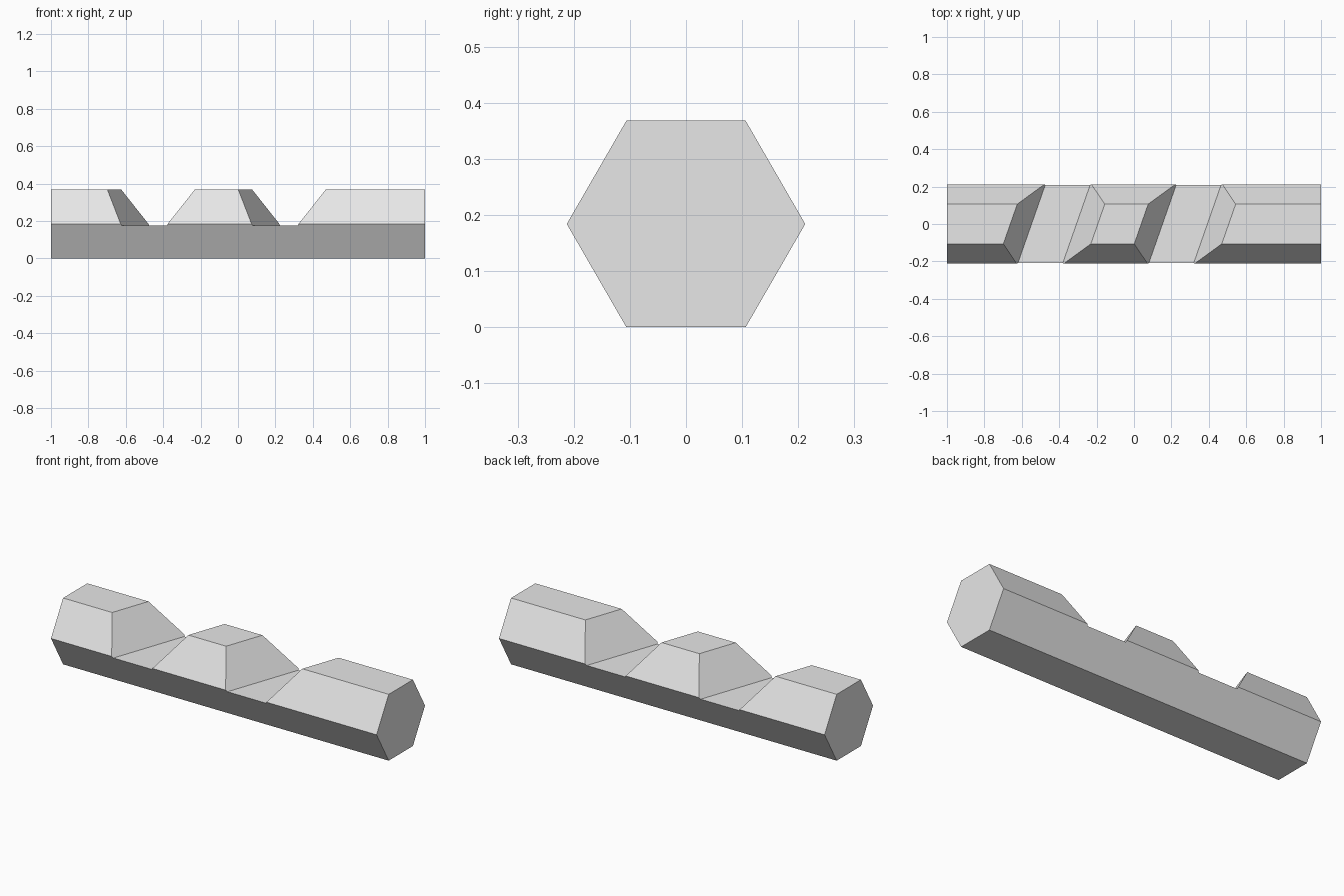
import bpy, bmesh, math
from mathutils import Vector

if "Cube" in bpy.data.objects:
    bpy.data.objects.remove(bpy.data.objects["Cube"], do_unlink=True)

RADIUS = 0.2125
MID = RADIUS * math.sin(math.pi / 3)   # axis height, so the log lies on the ground
FLOOR = 0.175                          # height of the notch floors
SKEW = 0.35                            # sideways slant of the notches

grey = bpy.data.materials.new("plain grey")
grey.use_nodes = True
grey.diffuse_color = (0.8, 0.8, 0.8, 1)
grey.node_tree.nodes["Principled BSDF"].inputs["Base Color"].default_value = (0.8, 0.8, 0.8, 1)


def prism(name, profile, sweep):
    """Extrude a closed profile along a vector into a solid."""
    bm = bmesh.new()
    face = bm.faces.new([bm.verts.new(p) for p in profile])
    ext = bmesh.ops.extrude_face_region(bm, geom=[face])
    moved = [g for g in ext["geom"] if isinstance(g, bmesh.types.BMVert)]
    bmesh.ops.translate(bm, verts=moved, vec=sweep)
    bmesh.ops.recalc_face_normals(bm, faces=bm.faces)
    mesh = bpy.data.meshes.new(name)
    bm.to_mesh(mesh)
    bm.free()
    mesh.materials.append(grey)
    obj = bpy.data.objects.new(name, mesh)
    bpy.context.collection.objects.link(obj)
    return obj


# Six-sided log along x
angles = [i * math.pi / 3 for i in range(6)]
log = prism("notched_log",
            [(-1, RADIUS * math.cos(a), MID + RADIUS * math.sin(a)) for a in angles],
            Vector((2, 0, 0)))

# Two slanted, flared notches cut into the top
for i, centre in enumerate((-0.4275, 0.2725)):
    rise = 0.3
    half_low, half_high = 0.12, 0.12 + 0.59 * rise
    x = centre - 0.5 * SKEW
    cutter = prism(f"notch_cutter_{i + 1}",
                   [(x - half_low, -0.5, FLOOR), (x + half_low, -0.5, FLOOR),
                    (x + half_high, -0.5, FLOOR + rise), (x - half_high, -0.5, FLOOR + rise)],
                   Vector((SKEW, 1, 0)))
    cutter.hide_render = True
    cutter.hide_set(True)
    cut = log.modifiers.new(f"notch_{i + 1}", 'BOOLEAN')
    cut.operation = 'DIFFERENCE'
    cut.solver = 'EXACT'
    cut.object = cutter

# Bake the cuts and drop the cutters
bpy.context.view_layer.update()
evaluated = log.evaluated_get(bpy.context.evaluated_depsgraph_get())
log_mesh = bpy.data.meshes.new_from_object(evaluated)
log.modifiers.clear()
log.data = log_mesh
for obj in [o for o in bpy.data.objects if o.name.startswith("notch_cutter")]:
    bpy.data.objects.remove(obj, do_unlink=True)
